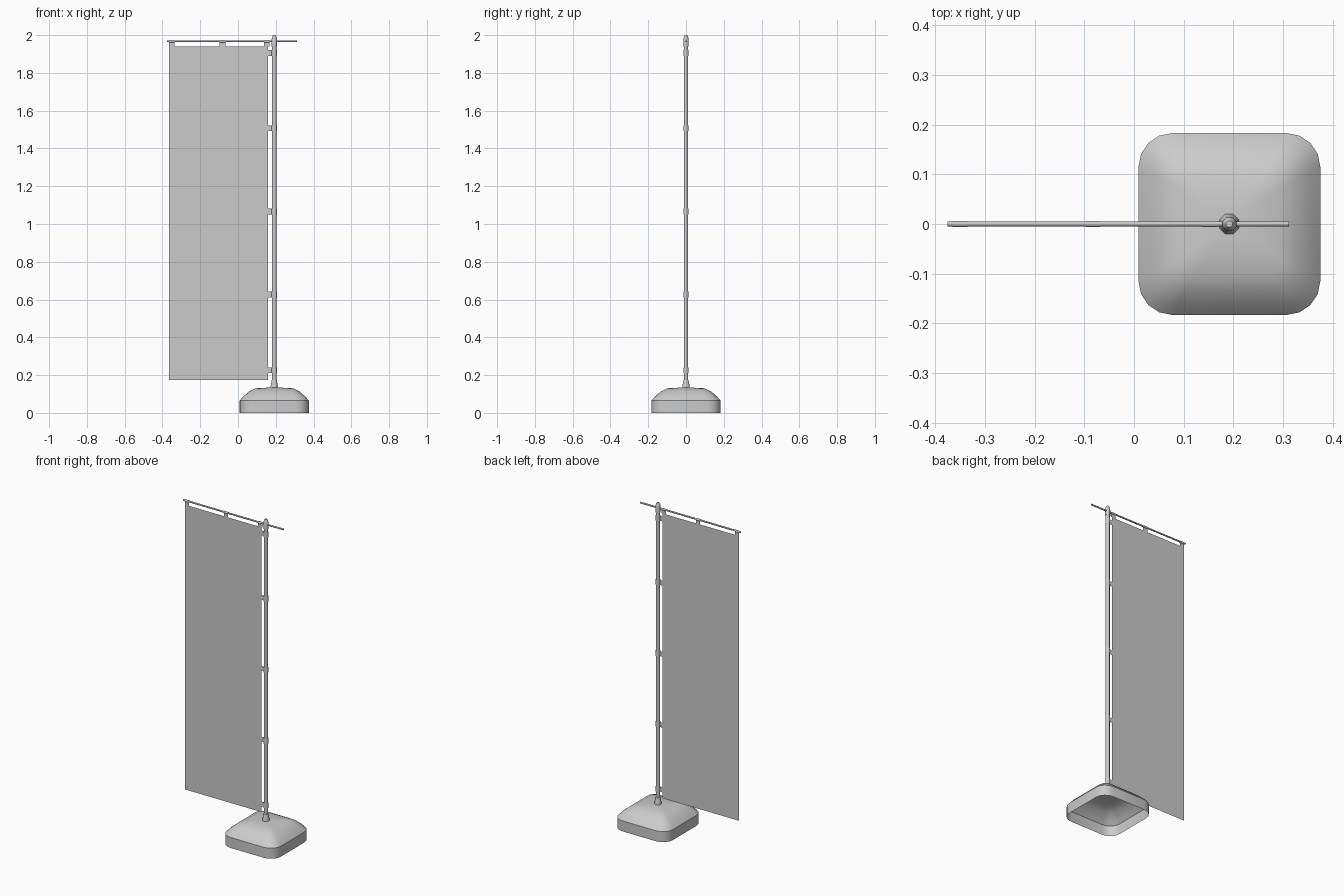
import bpy, bmesh, math
from mathutils import Matrix, Vector

cube = bpy.data.objects.get("Cube")
if cube:
    bpy.data.objects.remove(cube, do_unlink=True)

grey = bpy.data.materials.new("plain grey")
grey.use_nodes = True
grey.diffuse_color = (0.6, 0.6, 0.6, 1)
grey.node_tree.nodes["Principled BSDF"].inputs["Base Color"].default_value = grey.diffuse_color

POLE_X = 0.192
ROD_Z = 1.967
FLAG_LEFT, FLAG_RIGHT = -0.365, 0.16
FLAG_LOW, FLAG_HIGH = 0.175, 1.94


def finish(name, bm, smooth=True, angle=35):
    bmesh.ops.recalc_face_normals(bm, faces=bm.faces)
    mesh = bpy.data.meshes.new(name)
    bm.to_mesh(mesh)
    bm.free()
    mesh.materials.append(grey)
    obj = bpy.data.objects.new(name, mesh)
    bpy.context.collection.objects.link(obj)
    if smooth:
        bpy.ops.object.select_all(action="DESELECT")
        obj.select_set(True)
        bpy.context.view_layer.objects.active = obj
        bpy.ops.object.shade_smooth_by_angle(angle=math.radians(angle))
    return obj


def loft(bm, rings, cap_start=False, cap_end=False):
    """Bridge equal rings of points into a skin."""
    loops = [[bm.verts.new(p) for p in ring] for ring in rings]
    n = len(loops[0])
    for a, b in zip(loops, loops[1:]):
        for i in range(n):
            j = (i + 1) % n
            bm.faces.new((a[i], a[j], b[j], b[i]))
    if cap_start:
        bm.faces.new(loops[0][::-1])
    if cap_end:
        bm.faces.new(loops[-1])


def turned(name, profile, centre, axis="Z", sides=8, caps=True, angle=50):
    """Round part from (radius, height) pairs, along Z or X."""
    turn = Matrix.Rotation(math.pi / 2, 3, "Y") if axis == "X" else Matrix.Identity(3)
    rings = []
    for r, h in profile:
        rings.append([Vector(centre) + turn @ Vector((
            r * math.cos(math.tau * (i + 0.5) / sides),
            r * math.sin(math.tau * (i + 0.5) / sides), h)) for i in range(sides)])
    bm = bmesh.new()
    loft(bm, rings, caps, caps)
    return finish(name, bm, angle=angle)


def rounded_square(half, radius, z, steps=4):
    points = []
    for q in range(4):
        mid = math.pi / 4 + q * math.pi / 2
        cx = math.copysign(half - radius, math.cos(mid))
        cy = math.copysign(half - radius, math.sin(mid))
        for s in range(steps + 1):
            a = (q + s / steps) * math.pi / 2
            points.append((POLE_X + cx + radius * math.cos(a), cy + radius * math.sin(a), z))
    return points


def sheet(name, x0, x1, z0, z1):
    bm = bmesh.new()
    bm.faces.new([bm.verts.new(p) for p in
                  ((x0, 0, z0), (x1, 0, z0), (x1, 0, z1), (x0, 0, z1))])
    return finish(name, bm, smooth=False)


# Hollow weighted base, open underneath
bm = bmesh.new()
loft(bm, [rounded_square(*ring) for ring in (
    (0.183, 0.068, 0), (0.183, 0.068, 0.065), (0.165, 0.06, 0.086),
    (0.135, 0.045, 0.112), (0.1, 0.03, 0.13), (0.03, 0.015, 0.134))], cap_end=True)
finish("base", bm, angle=32)

# Pole with its socket and cap
turned("pole_socket", [(0.022, 0.13), (0.02, 0.145), (0.014, 0.175)], (POLE_X, 0, 0))
turned("pole", [(0.012, 0.13), (0.012, 1.95)], (POLE_X, 0, 0))
turned("pole_cap", [(0.015, 1.94), (0.015, 1.978), (0.012, 1.991), (0.007, 2.0)], (POLE_X, 0, 0))

# Cross rod holding the top of the flag
turned("cross_rod", [(0.005, -0.375), (0.005, 0.312)], (0, 0, ROD_Z), axis="X")

# Flag cloth
sheet("flag", FLAG_LEFT, FLAG_RIGHT, FLAG_LOW, FLAG_HIGH)

# Cloth loops around the cross rod
for x in (-0.35, -0.082, 0.152):
    turned("top_loop", [(0.0065, -0.015), (0.0065, 0.015)], (x, 0, ROD_Z), axis="X", caps=False)
    sheet("top_tab", x - 0.015, x + 0.015, FLAG_HIGH, ROD_Z - 0.006)

# Cloth loops around the pole
for z in (1.905, 1.507, 1.066, 0.627, 0.226):
    turned("side_loop", [(0.0145, -0.015), (0.0145, 0.015)], (POLE_X, 0, z), caps=False)
    sheet("side_tab", FLAG_RIGHT, POLE_X - 0.013, z - 0.015, z + 0.015)
